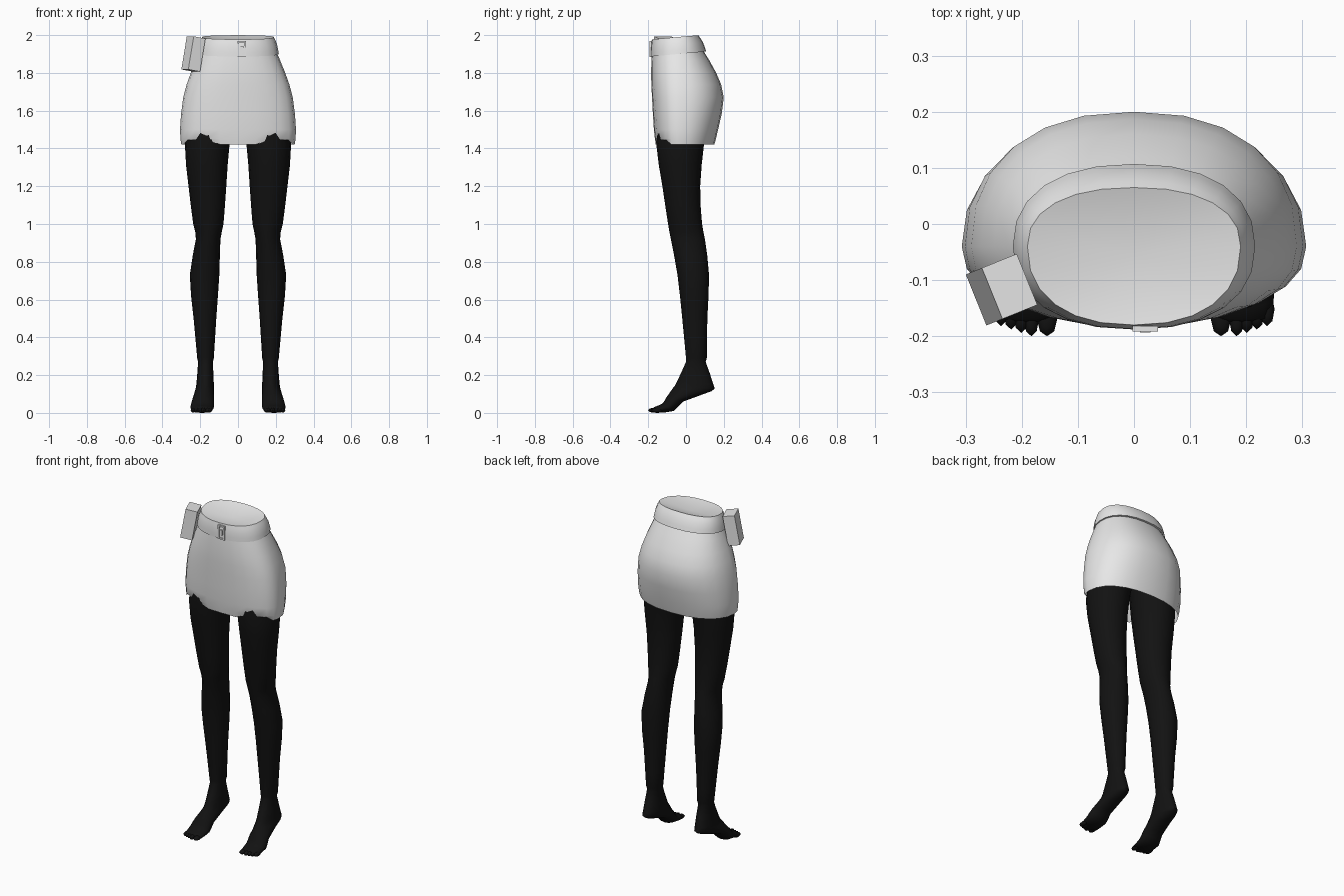
import bpy, bmesh
from math import sin, cos, pi, radians
from mathutils import Vector

if "Cube" in bpy.data.objects:
    bpy.data.objects.remove(bpy.data.objects["Cube"])


def material(name, value):
    new_material = bpy.data.materials.new(name)
    new_material.use_nodes = True
    color = (value, value, value, 1)
    new_material.diffuse_color = color
    shader = new_material.node_tree.nodes["Principled BSDF"]
    shader.inputs["Base Color"].default_value = color
    return new_material


grey_cloth = material("light grey cloth", 0.8)
black_stocking = material("black stocking", 0.006)


def finish(name, bm, surface, smooth_angle):
    """Turn a bmesh into a named, coloured and shaded object."""
    bmesh.ops.recalc_face_normals(bm, faces=bm.faces)
    mesh = bpy.data.meshes.new(name)
    bm.to_mesh(mesh)
    bm.free()
    mesh.materials.append(surface)
    part = bpy.data.objects.new(name, mesh)
    bpy.context.collection.objects.link(part)
    bpy.ops.object.select_all(action='DESELECT')
    part.select_set(True)
    bpy.context.view_layer.objects.active = part
    bpy.ops.object.shade_smooth_by_angle(angle=radians(smooth_angle))
    return part


def refine(rows):
    """Add a smoothly curved in-between row after every key row."""
    last = len(rows) - 1
    result = []
    for i, row in enumerate(rows):
        result.append(row)
        if i < last:
            before, after, beyond = rows[max(i - 1, 0)], rows[i + 1], rows[min(i + 2, last)]
            result.append([(9 * (b + c) - a - d) / 16
                           for a, b, c, d in zip(before, row, after, beyond)])
    return result


def loft(bm, rings):
    """Skin a list of point rings and return the vertex rings."""
    loops = [[bm.verts.new(point) for point in ring] for ring in rings]
    for lower, upper in zip(loops, loops[1:]):
        for i in range(len(lower)):
            bm.faces.new((lower[i - 1], lower[i], upper[i], upper[i - 1]))
    return loops


def fan(bm, loop, centre):
    tip = bm.verts.new(centre)
    for i in range(len(loop)):
        bm.faces.new((loop[i - 1], loop[i], tip))


def angles(sides):
    return [2 * pi * i / sides for i in range(sides)]


def soften(value):
    """Square off a sine or cosine a little."""
    return abs(value) ** 0.87 * (1 if value > 0 else -1)


def hip_ring(z, width, front, back, tilt=0):
    """Flat-fronted oval that can rise towards the back."""
    middle = -0.04
    ring = []
    for angle in angles(24):
        across, along = soften(cos(angle)), soften(sin(angle))
        y = middle + along * (back - middle if along > 0 else middle - front)
        ring.append(Vector((width * across, y, z + tilt * (y - middle))))
    return ring


def leg_ring(x, radius, front, back, z, drop):
    """Oval whose back edge sits lower than its front edge by drop."""
    front_point, back_point = Vector((x, front, z)), Vector((x, back, z - drop))
    centre, reach = (front_point + back_point) / 2, (front_point - back_point) / 2
    sideways = Vector((radius, 0, 0))
    return [centre + reach * cos(angle) + sideways * sin(angle) for angle in angles(16)]


# Skirt: height, half width, front, back
skirt_keys = [
    (1.42, 0.3, -0.16, 0.15),
    (1.5, 0.307, -0.17, 0.17),
    (1.67, 0.29, -0.18, 0.2),
    (1.8, 0.25, -0.185, 0.16),
    (1.92, 0.2, -0.18, 0.09),
]
bm = bmesh.new()
hem = loft(bm, [hip_ring(*row) for row in refine(skirt_keys)])[0]
for vert in hem:  # hem lifts over the thighs
    if vert.co.y < -0.08 and 0.15 < abs(vert.co.x) < 0.29:
        vert.co.z += 0.025
finish("skirt", bm, grey_cloth, 40)

# Waistband with an under-lip, closed by a shallow dished top
band_keys = [
    (1.9, 0.216, -0.188, 0.107),
    (1.95, 0.207, -0.187, 0.09),
    (1.99, 0.19, -0.18, 0.065),
]
under_lip = (1.9, 0.2, -0.17, 0.09)
bm = bmesh.new()
loops = loft(bm, [hip_ring(*row, tilt=0.09) for row in [under_lip] + refine(band_keys)])
fan(bm, loops[-1], (0, -0.055, 1.96))
finish("waistband", bm, grey_cloth, 30)

# Legs and feet: centre x, half width, front, back, height, back drop
leg_keys = [
    (0.13, 0.12, -0.14, 0.12, 1.6, 0),
    (0.163, 0.118, -0.157, 0.095, 1.42, 0),
    (0.162, 0.1, -0.125, 0.075, 1.2, 0),
    (0.157, 0.08, -0.095, 0.085, 1, 0),
    (0.158, 0.065, -0.08, 0.1, 0.92, 0),
    (0.177, 0.078, -0.045, 0.122, 0.73, 0),
    (0.175, 0.06, -0.02, 0.113, 0.5, 0),
    (0.172, 0.044, 0, 0.11, 0.29, 0),
]
foot_keys = [
    (0.172, 0.039, 0, 0.104, 0.27, 0),
    (0.174, 0.046, -0.05, 0.145, 0.16, 0.01),
    (0.176, 0.05, -0.07, 0.135, 0.13, 0.015),
    (0.185, 0.057, -0.105, -0.015, 0.08, 0.02),
    (0.19, 0.062, -0.125, -0.065, 0.05, 0.04),
    (0.19, 0.055, -0.17, -0.16, 0.03, 0.03),
]


def add_toe(bm, x, y, radius):
    toe = bmesh.ops.create_uvsphere(bm, u_segments=8, v_segments=6, radius=1)
    for vert in toe["verts"]:
        vert.co = vert.co * Vector((radius, 0.03, 0.013)) + Vector((x, y, 0.014))


for side, label in ((1, "left"), (-1, "right")):
    bm = bmesh.new()
    loops = loft(bm, [leg_ring(*row) for row in refine(leg_keys) + refine(foot_keys)])
    bm.faces.new(loops[0])
    fan(bm, loops[-1], (0.19, -0.18, 0.014))
    add_toe(bm, 0.155, -0.17, 0.018)  # big toe
    for i in range(4):  # smaller toes step back outwards
        add_toe(bm, 0.183 + 0.018 * i, -0.17 + 0.006 * i, 0.0135)
    for vert in bm.verts:
        vert.co.x *= side
    finish(label + "_leg", bm, black_stocking, 60)


def box(name, centre, size, rotation=(0, 0, 0)):
    bm = bmesh.new()
    bmesh.ops.create_cube(bm, size=1)
    for vert in bm.verts:
        vert.co *= Vector(size)
    part = finish(name, bm, grey_cloth, 30)
    part.location = centre
    part.rotation_euler = [radians(degrees) for degrees in rotation]


# Pouch leaning on the right hip
box("hip_pouch", (-0.236, -0.117, 1.9), (0.068, 0.098, 0.178), (0, 10, 22))

# Buckle: square frame with a prong
buckle = Vector((0.02, -0.187, 1.927))
for sign, side, end in ((-1, "right", "bottom"), (1, "left", "top")):
    box("buckle_bar_" + side, buckle + Vector((0.018 * sign, 0, 0)), (0.009, 0.01, 0.085))
    box("buckle_bar_" + end, buckle + Vector((0, 0, 0.038 * sign)), (0.045, 0.01, 0.009))
box("buckle_prong", buckle, (0.018, 0.012, 0.03))
